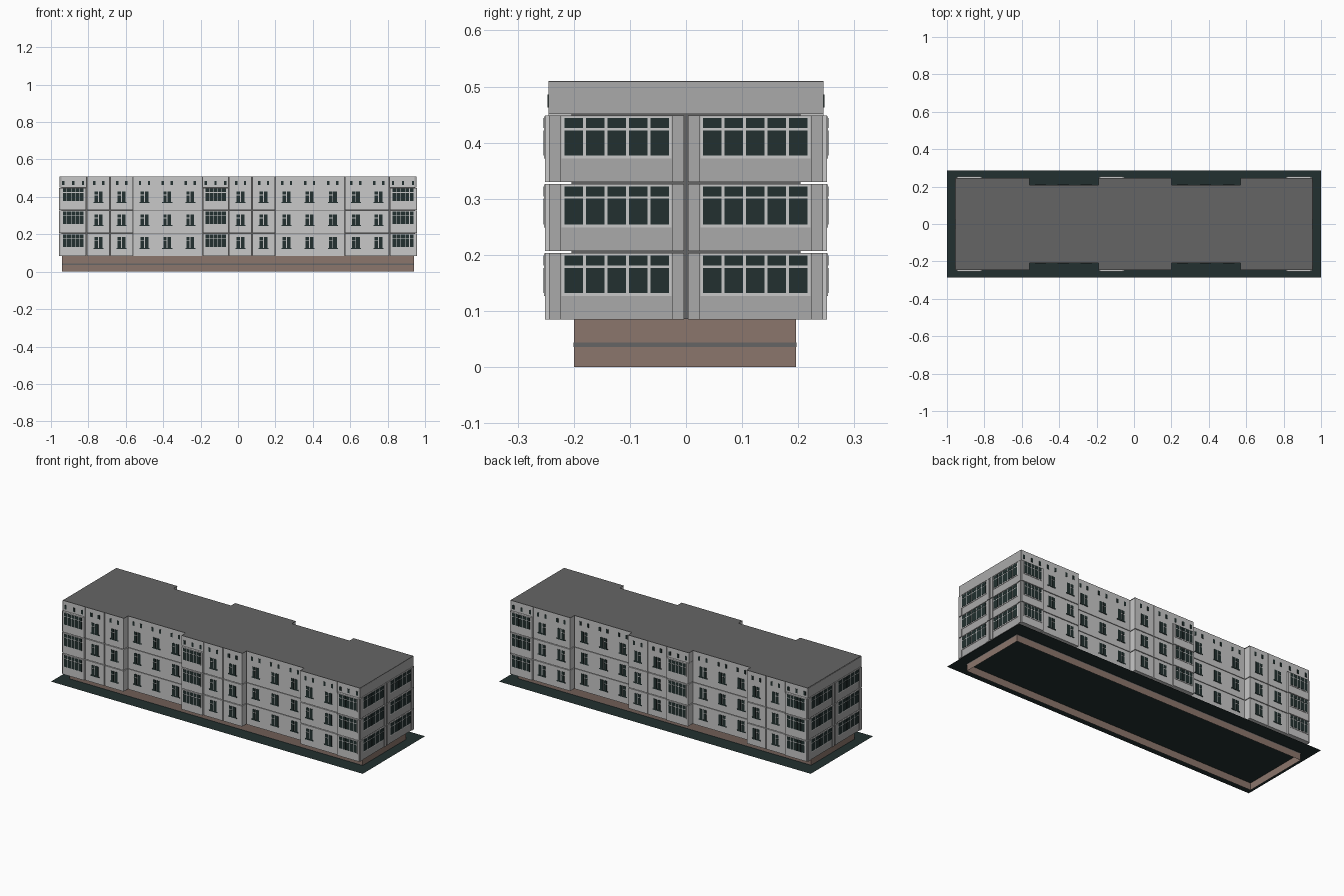
import bpy, bmesh

if "Cube" in bpy.data.objects:
    bpy.data.objects.remove(bpy.data.objects["Cube"])


def material(name, r, g, b):
    m = bpy.data.materials.new(name)
    m.diffuse_color = (r, g, b, 1)
    m.use_nodes = True
    m.node_tree.nodes["Principled BSDF"].inputs["Base Color"].default_value = m.diffuse_color
    return m


LIGHT = material("light_concrete", 0.58, 0.58, 0.58)
END = material("end_wall_grey", 0.40, 0.40, 0.40)
ROOF = material("roof_grey", 0.13, 0.13, 0.13)
GLASS = material("dark_glass", 0.016, 0.030, 0.029)
BRICK = material("plinth_brown", 0.26, 0.18, 0.15)

parts = {}


def part(name, mat):
    """Return the bmesh that collects all pieces of one named part."""
    if name not in parts:
        parts[name] = (bmesh.new(), mat)
    return parts[name][0]


def box(name, mat, x0, x1, y0, y1, z0, z1, skip_caps=False):
    bm = part(name, mat)
    x0, x1 = sorted((x0, x1))
    y0, y1 = sorted((y0, y1))
    lo, hi = [[bm.verts.new(p) for p in
               ((x0, y0, z), (x1, y0, z), (x1, y1, z), (x0, y1, z))] for z in (z0, z1)]
    for i in range(4):
        j = (i + 1) % 4
        bm.faces.new((lo[i], lo[j], hi[j], hi[i]))
    if not skip_caps:
        bm.faces.new(lo[::-1])
        bm.faces.new(hi)


def slab(side, name, mat, u0, u1, d0, d1, z0, z1):
    """Box on a facade: u runs along the wall, d is distance out from the centre."""
    axis, s = side
    if axis == "y":
        box(name, mat, u0, u1, s * d0, s * d1, z0, z1)
    else:
        box(name, mat, s * d0, s * d1, u0, u1, z0, z1)


def ribbon_window(side, u0, u1, d, z0, z1):
    """Wide five-light window with a transom."""
    slab(side, "ribbon_window_frames", LIGHT, u0, u1, d - 0.003, d + 0.002, z0, z1)
    n, bar = 5, 0.026 * (u1 - u0)
    w = (u1 - u0 - bar) / n
    for i in range(n):
        a = u0 + bar + i * w
        for b, t in ((z0 + 0.005, z1 - 0.025), (z1 - 0.021, z1 - 0.003)):
            slab(side, "ribbon_window_glass", GLASS, a, a + w - bar, d, d + 0.003, b, t)


def small_window(side, c, d, z):
    """Two-sash window: one tall sash, one divided sash and a sill."""
    for a, b, p, q in ((0.002, 0.021, 0, 0.060), (-0.021, -0.003, 0, 0.038),
                       (-0.021, -0.003, 0.043, 0.060), (-0.027, 0.027, -0.004, 0.002)):
        slab(side, "small_window_glass", GLASS, c + a, c + b, d - 0.002, d + 0.002, z + p, z + q)


def vent(side, c, d):
    slab(side, "attic_vents", GLASS, c - 0.006, c + 0.006, d - 0.002, d + 0.002, 0.463, 0.486)


G = 0.002                                   # half a panel joint
INNER, OUTER, RECESS, BAY = 0.204, 0.245, 0.208, 0.253
FLOORS = ((0.085, 0.203), (0.207, 0.326), (0.330, 0.448))
TOP = 0.508

# Plinth: open tube with a grey band, crossed by the flat apron
box("plinth", BRICK, -0.94, 0.94, -0.2, 0.196, 0, 0.086, True)
box("plinth_band", ROOF, -0.9408, 0.9408, -0.2008, 0.1968, 0.036, 0.044, True)
apron = part("apron", GLASS)
apron.faces.new([apron.verts.new(p) for p in
                 ((-1, -0.285, 0.041), (1, -0.285, 0.041), (1, 0.285, 0.041), (-1, 0.285, 0.041))])

# Core behind the panels, and the roof following the stepped plan
box("core", ROOF, -0.945, 0.945, -INNER, INNER, 0.086, TOP)
for x0, x1, d in ((-0.952, -0.56, OUTER), (-0.56, -0.19, RECESS), (-0.19, 0.2, OUTER),
                  (0.2, 0.57, RECESS), (0.57, 0.954, OUTER)):
    box("roof", ROOF, x0, x1, -d, d, TOP, 0.51)

# Front and back: panel columns as (start, end, depth, window centres)
COLUMNS = (
    (-0.81, -0.685, OUTER, (-0.745,)), (-0.685, -0.56, OUTER, (-0.622,)),
    (-0.56, -0.19, RECESS, (-0.50, -0.378, -0.255)),
    (-0.05, 0.075, OUTER, (0.014,)), (0.075, 0.2, OUTER, (0.137,)),
    (0.2, 0.57, RECESS, (0.26, 0.383, 0.507)),
    (0.57, 0.81, OUTER, (0.63, 0.752)),
)
BAYS = ((-0.952, -0.81), (-0.19, -0.05), (0.81, 0.954))

for s in (-1, 1):
    side = ("y", s)
    for x0, x1, d, centres in COLUMNS:
        for i, (z0, z1) in enumerate(FLOORS):
            slab(side, "wall_panels", LIGHT, x0 + G, x1 - G, INNER, d, z0, TOP if i == 2 else z1)
            for c in centres:
                small_window(side, c, d, z0 + 0.040)
        for c in centres:
            for k in (-0.024, 0.024):
                vent(side, c + k, d)
    # Projecting bays with wide windows, three vents above
    for x0, x1 in BAYS:
        for z0, z1 in FLOORS:
            slab(side, "bay_panels", LIGHT, x0 + G, x1 - G, INNER, BAY - 0.002, z0, z1)
            ribbon_window(side, x0 + 0.012, x1 - 0.012, BAY - 0.002, z0 + 0.042, z1 - 0.001)
        slab(side, "wall_panels", LIGHT, x0, x1, INNER, OUTER, 0.451, TOP)
        for k in (0.02, 0.5, 0.98):
            vent(side, x0 + 0.016 + k * (x1 - x0 - 0.032), OUTER)

# Ends: two window panels per floor with piers, and a plain parapet
for s in (-1, 1):
    side = ("x", s)
    for z0, z1 in FLOORS:
        for m in (-1, 1):
            a, b = sorted((m * 0.004, m * 0.244))
            slab(side, "end_panels", END, a, b, 0.945, 0.954, z0, z1)
            for p, q in ((0.004, 0.0245), (0.2225, 0.244)):
                u, v = sorted((m * p, m * q))
                slab(side, "end_piers", END, u, v, 0.950, 0.957, z0, z1)
            u, v = sorted((m * 0.0255, m * 0.2215))
            ribbon_window(side, u, v, 0.954, z0 + 0.042, z1 - 0.001)
    slab(side, "end_parapet", END, -0.2452, 0.2452, 0.945, 0.9545, 0.451, TOP)

# Turn every collected part into an object
for name, (bm, mat) in parts.items():
    mesh = bpy.data.meshes.new(name)
    bm.to_mesh(mesh)
    bm.free()
    mesh.materials.append(mat)
    bpy.context.collection.objects.link(bpy.data.objects.new(name, mesh))
